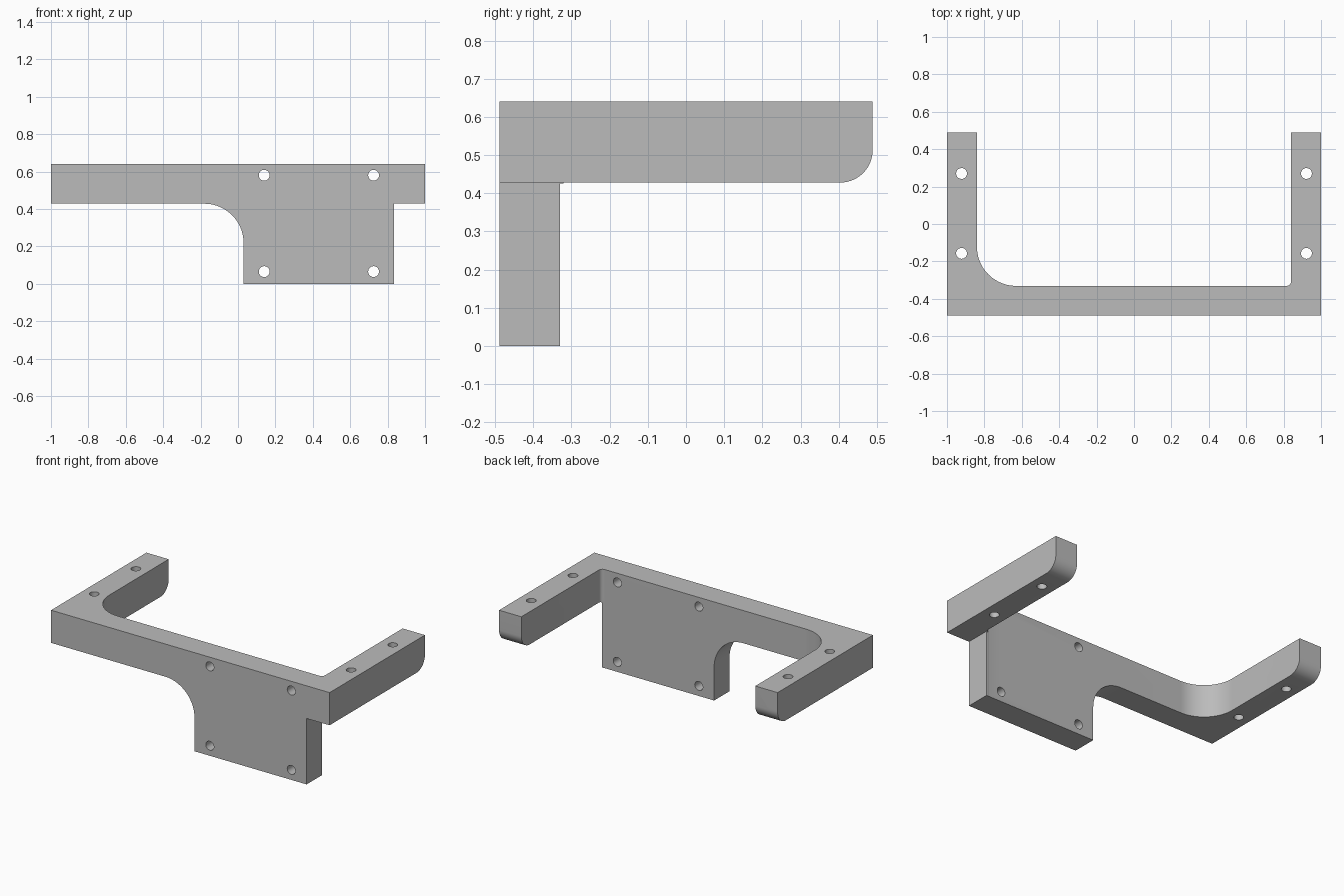
import bpy
import bmesh
from math import cos, sin, radians
from mathutils import Vector

if "Cube" in bpy.data.objects:
    bpy.data.objects.remove(bpy.data.objects["Cube"], do_unlink=True)

HALF_X, HALF_Y, TOP = 1.0, 0.489, 0.64
WALL_BACK, BEAM_BOTTOM, ARM_INNER = -0.331, 0.428, 0.84
HOLE_R = 0.029
OVER = 0.1  # how far profiles run past the body, for clean cuts

grey = bpy.data.materials.new("plain grey")
grey.use_nodes = True
grey.diffuse_color = (0.5, 0.5, 0.5, 1)
grey.node_tree.nodes["Principled BSDF"].inputs["Base Color"].default_value = (0.5, 0.5, 0.5, 1)


def arc(cx, cy, r, start, end, steps=20):
    """Points along a circular arc, angles in degrees."""
    angles = [radians(start + (end - start) * i / steps) for i in range(steps + 1)]
    return [(cx + r * cos(a), cy + r * sin(a)) for a in angles]


def extrude(name, outline, axis, low, high):
    """Solid made by extruding a flat outline along x, y or z."""
    place = {"x": lambda u, v: (low, u, v),
             "y": lambda u, v: (u, low, v),
             "z": lambda u, v: (u, v, low)}[axis]
    shift = Vector([high - low if axis == a else 0 for a in "xyz"])
    bm = bmesh.new()
    base = bm.faces.new([bm.verts.new(place(u, v)) for u, v in outline])
    new = bmesh.ops.extrude_face_region(bm, geom=[base])["geom"]
    bmesh.ops.translate(bm, vec=shift, verts=[g for g in new if isinstance(g, bmesh.types.BMVert)])
    bmesh.ops.recalc_face_normals(bm, faces=bm.faces)
    mesh = bpy.data.meshes.new(name)
    bm.to_mesh(mesh)
    bm.free()
    mesh.materials.append(grey)
    obj = bpy.data.objects.new(name, mesh)
    bpy.context.collection.objects.link(obj)
    return obj


def combine(target, tool, operation):
    """Apply a boolean and discard the tool solid."""
    mod = target.modifiers.new(operation, "BOOLEAN")
    mod.operation, mod.object, mod.solver = operation, tool, "EXACT"
    bpy.context.view_layer.objects.active = target
    bpy.ops.object.modifier_apply(modifier=mod.name)
    bpy.data.objects.remove(tool, do_unlink=True)


# Plan: U-shaped bracket with one large and one small inner fillet
plan = [(-HALF_X, -HALF_Y), (HALF_X, -HALF_Y), (HALF_X, HALF_Y), (ARM_INNER, HALF_Y)]
plan += arc(ARM_INNER - 0.025, WALL_BACK + 0.025, 0.025, 0, -90, 8)
plan += arc(-ARM_INNER + 0.21, WALL_BACK + 0.21, 0.21, 270, 180)
plan += [(-ARM_INNER, HALF_Y), (-HALF_X, HALF_Y)]
bracket = extrude("mounting_bracket", plan, "z", 0, TOP)

# Front profile: long beam with the hanging plate
front = [(-HALF_X - OVER, TOP + OVER), (-HALF_X - OVER, BEAM_BOTTOM)]
front += arc(-0.18, BEAM_BOTTOM - 0.21, 0.21, 90, 0)
front += [(0.03, -OVER), (0.835, -OVER), (0.835, BEAM_BOTTOM),
          (HALF_X + OVER, BEAM_BOTTOM), (HALF_X + OVER, TOP + OVER)]
combine(bracket, extrude("front_profile", front, "y", -HALF_Y - OVER, HALF_Y + OVER), "INTERSECT")

# Side profile: plate depth and rounded lower arm ends
ledge, back = BEAM_BOTTOM - 0.003, WALL_BACK + 0.001
side = [(-HALF_Y - OVER, -OVER), (back, -OVER), (back, ledge), (HALF_Y - 0.085, ledge)]
side += arc(HALF_Y - 0.085, BEAM_BOTTOM + 0.085, 0.085, -90, 0, 14)
side += [(HALF_Y, TOP + OVER), (-HALF_Y - OVER, TOP + OVER)]
combine(bracket, extrude("side_profile", side, "x", -HALF_X - OVER, HALF_X + OVER), "INTERSECT")

# Screw holes through the plate
for x in (0.14, 0.725):
    for z in (0.065, 0.58):
        ring = arc(x, z, HOLE_R, 0, 360, 32)[:-1]
        combine(bracket, extrude("plate_hole", ring, "y", -HALF_Y - OVER, WALL_BACK + OVER), "DIFFERENCE")

# Screw holes down through the arms
for x in (-0.922, 0.922):
    for y in (-0.157, 0.27):
        ring = arc(x, y, HOLE_R, 0, 360, 32)[:-1]
        combine(bracket, extrude("arm_hole", ring, "z", BEAM_BOTTOM - OVER, TOP + OVER), "DIFFERENCE")

# Smooth fillets and holes, crisp edges elsewhere
bpy.ops.object.select_all(action="DESELECT")
bracket.select_set(True)
bpy.context.view_layer.objects.active = bracket
bpy.ops.object.shade_smooth_by_angle(angle=radians(30))
